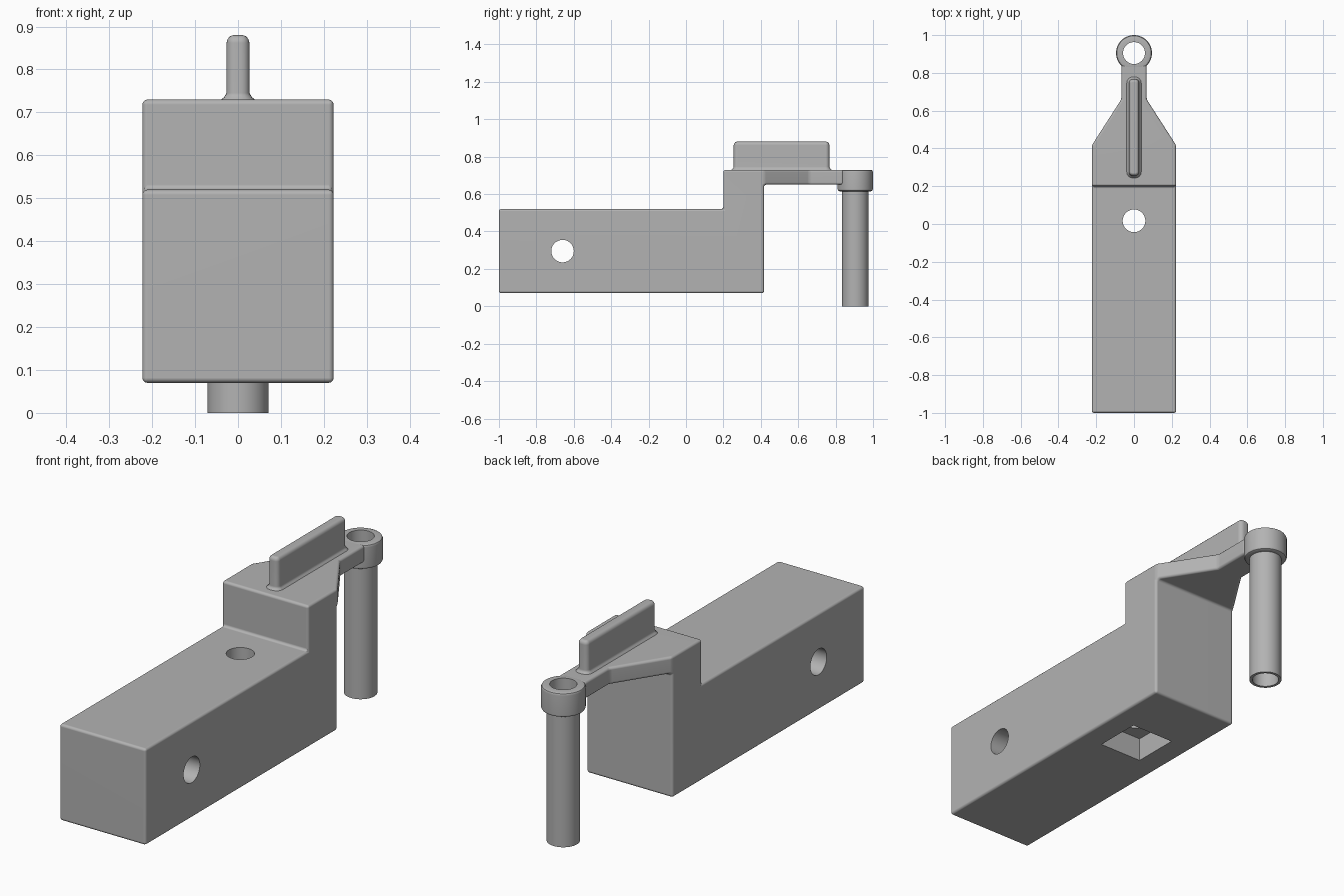
import bpy, bmesh, math
from mathutils import Vector, Matrix

if "Cube" in bpy.data.objects:
    bpy.data.objects.remove(bpy.data.objects["Cube"], do_unlink=True)

# Single grey material
grey = bpy.data.materials.new("plain grey")
grey.use_nodes = True
colour = (0.45, 0.45, 0.45, 1)
grey.diffuse_color = colour
grey.node_tree.nodes["Principled BSDF"].inputs["Base Color"].default_value = colour


def add_object(name, bm):
    bmesh.ops.recalc_face_normals(bm, faces=bm.faces)
    mesh = bpy.data.meshes.new(name)
    bm.to_mesh(mesh)
    bm.free()
    obj = bpy.data.objects.new(name, mesh)
    mesh.materials.append(grey)
    bpy.context.collection.objects.link(obj)
    return obj


def activate(obj):
    bpy.ops.object.select_all(action="DESELECT")
    obj.select_set(True)
    bpy.context.view_layer.objects.active = obj


def finish(obj):
    activate(obj)
    bpy.ops.object.shade_smooth_by_angle(angle=math.radians(35))
    normals = obj.modifiers.new("Even normals", "WEIGHTED_NORMAL")
    normals.keep_sharp = True


def round_edges(bm, width):
    bmesh.ops.recalc_face_normals(bm, faces=bm.faces)
    sharp = [e for e in bm.edges if e.calc_face_angle(0) > math.radians(20)]
    bmesh.ops.bevel(bm, geom=sharp, offset=width, segments=3, profile=0.5,
                    affect="EDGES", clamp_overlap=True)


def cut(target, name, bm):
    cutter = add_object(name, bm)
    cutter.hide_render = True
    mod = target.modifiers.new(name, "BOOLEAN")
    mod.operation = "DIFFERENCE"
    mod.solver = "EXACT"
    mod.object = cutter
    activate(target)
    bpy.ops.object.modifier_apply(modifier=mod.name)
    bpy.data.objects.remove(cutter, do_unlink=True)


def cylinder(radius, length, matrix):
    bm = bmesh.new()
    bmesh.ops.create_cone(bm, cap_ends=True, segments=48, radius1=radius,
                          radius2=radius, depth=length, matrix=matrix)
    return bm


# Stepped block, with its upper back face drawn out into the tapered arm
HALF = 0.223
BACK, UNDER, TOP = 0.417, 0.65, 0.73
profile = [(-1, 0.07), (BACK, 0.07), (BACK, UNDER), (BACK, TOP), (0.2, TOP), (0.2, 0.52), (-1, 0.52)]
bm = bmesh.new()
sides = [[bm.verts.new((x, y, z)) for y, z in profile] for x in (-HALF, HALF)]
for side in sides:
    bm.faces.new(side)
left, right = sides
ring_faces = []
for i in range(len(profile)):
    j = (i + 1) % len(profile)
    ring_faces.append(bm.faces.new((left[i], left[j], right[j], right[i])))
tip = ring_faces[2]
for y, half in ((0.66, 0.067), (0.842, 0.067)):
    tip = bmesh.ops.extrude_discrete_faces(bm, faces=[tip])["faces"][0]
    for v in tip.verts:
        v.co.x = math.copysign(half, v.co.x)
        v.co.y = y
bmesh.ops.remove_doubles(bm, verts=bm.verts, dist=0.0001)
round_edges(bm, 0.012)
body = add_object("block_and_arm", bm)

# Cross hole, vertical hole and square pocket underneath
cut(body, "cross_hole", cylinder(0.06, 1, Matrix.Translation((0, -0.66, 0.295)) @ Matrix.Rotation(math.pi / 2, 4, "Y")))
cut(body, "vertical_hole", cylinder(0.06, 2, Matrix.Translation((0, 0.017, 0.3))))
pocket = bmesh.new()
bmesh.ops.create_cube(pocket, size=0.22, matrix=Matrix.Translation((0, 0.017, 0.07)))
cut(body, "square_pocket", pocket)
finish(body)

# Collar and hanging tube, turned in one piece around an open bore
BORE, TUBE, COLLAR, CENTRE = 0.058, 0.071, 0.095, 0.905
outline = [(BORE, 0), (TUBE, 0), (TUBE, 0.615), (COLLAR - 0.012, 0.615),
           (COLLAR - 0.004, 0.619), (COLLAR, 0.627), (COLLAR, TOP - 0.012),
           (COLLAR - 0.004, TOP - 0.004), (COLLAR - 0.012, TOP), (BORE, TOP)]
bm = bmesh.new()
verts = [bm.verts.new((r, CENTRE, z)) for r, z in outline]
edges = [bm.edges.new((verts[i - 1], verts[i])) for i in range(len(verts))]
bmesh.ops.spin(bm, geom=verts + edges, cent=(0, CENTRE, 0), axis=(0, 0, 1),
               angle=math.tau, steps=48, use_merge=True)
bmesh.ops.remove_doubles(bm, verts=bm.verts, dist=0.0001)
finish(add_object("collar_and_tube", bm))


# Rounded fin with a flared foot, lofted from rounded rectangles
def fin_loop(bm, z, grow):
    loop = []
    half_x, half_y, radius = 0.027 + grow, 0.256 + grow, 0.02 + grow
    radius = max(radius, 0.004)
    for corner, (sx, sy) in enumerate(((1, 1), (-1, 1), (-1, -1), (1, -1))):
        for step in range(5):
            a = (corner + step / 4) * math.pi / 2
            loop.append(bm.verts.new((sx * (half_x - radius) + radius * math.cos(a),
                                      0.511 + sy * (half_y - radius) + radius * math.sin(a), z)))
    return loop


bm = bmesh.new()
levels = [(0.725, 0.014), (0.731, 0.011), (0.736, 0.005), (0.745, 0), (0.862, 0),
          (0.871, -0.003), (0.877, -0.008), (0.88, -0.016)]
loops = [fin_loop(bm, z, grow) for z, grow in levels]
for low, high in zip(loops, loops[1:]):
    for i in range(len(low)):
        bm.faces.new((low[i - 1], low[i], high[i], high[i - 1]))
bm.faces.new(loops[0])
bm.faces.new(loops[-1])
finish(add_object("top_fin", bm))
